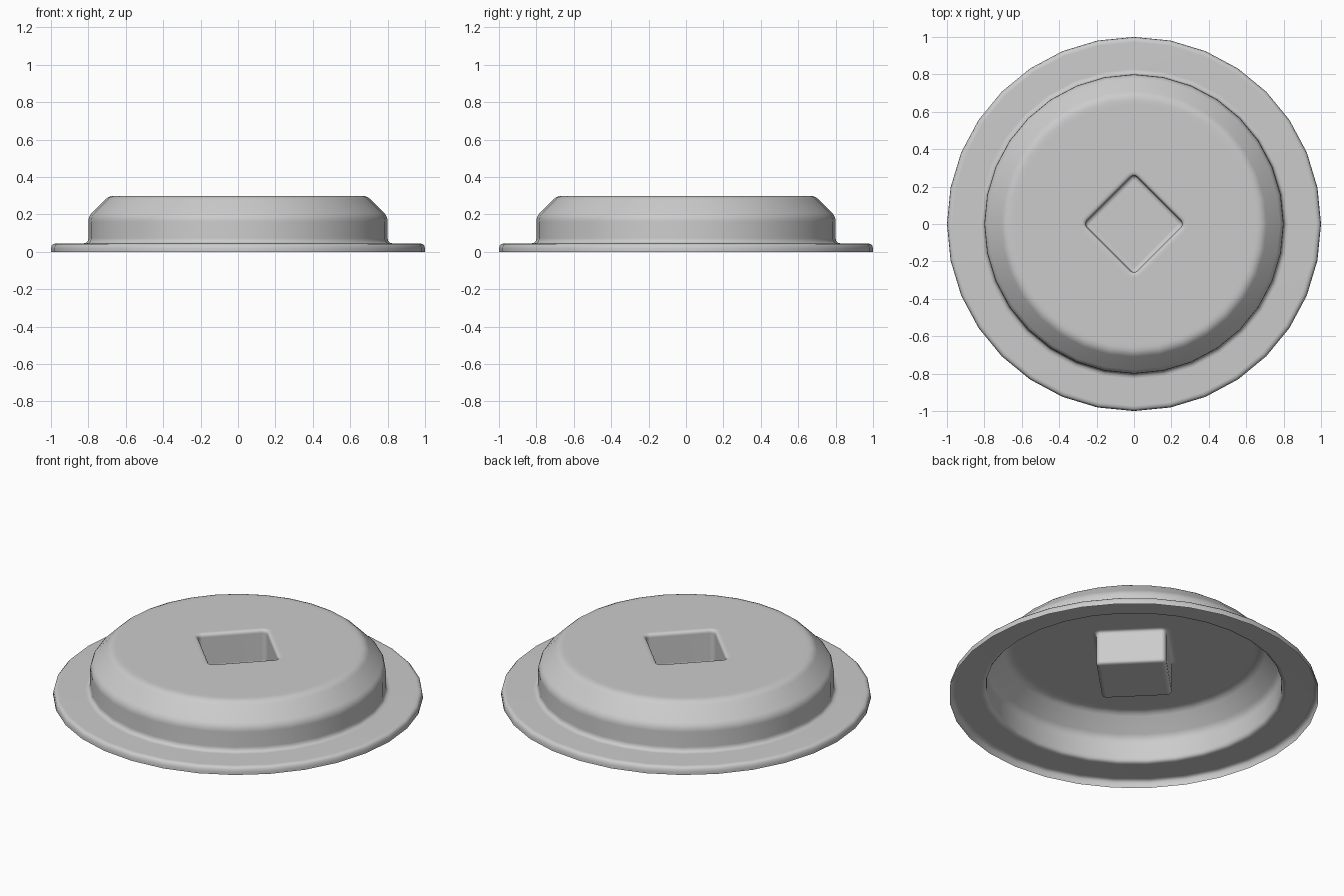
import bpy, bmesh
from math import sin, cos, pi
from mathutils import Vector

cube = bpy.data.objects.get("Cube")
if cube:
    bpy.data.objects.remove(cube, do_unlink=True)

SIDES = 32
HALF = 0.19      # half width of the square socket
CORNER = 0.025   # radius of its upright corners


def rounded(points, width, segments=3):
    """Round every inner corner of a profile."""
    pts = [Vector(p) for p in points]
    out = [pts[0]]
    for a, b, c in zip(pts, pts[1:], pts[2:]):
        p = b + (a - b).normalized() * width
        q = b + (c - b).normalized() * width
        for i in range(segments + 1):
            t = i / segments
            out.append(p * (1 - t) ** 2 + b * 2 * t * (1 - t) + q * t * t)
    return out + [pts[-1]]


def circle_ring(radius, z):
    return [(radius * cos(2 * pi * i / SIDES), radius * sin(2 * pi * i / SIDES), z)
            for i in range(SIDES)]


def diamond_ring(half, z, steps=3):
    """Rounded square standing on its corner."""
    centre = (HALF - CORNER) * 2 ** 0.5
    radius = half - (HALF - CORNER)
    ring = []
    for k in range(4):
        a = k * pi / 2
        for i in range(steps + 1):
            b = a + (i / steps - 0.5) * pi / 2
            ring.append((centre * cos(a) + radius * cos(b),
                         centre * sin(a) + radius * sin(b), z))
    return ring


def loft(bm, rings):
    """Skin a stack of equal rings and return the vertex loops."""
    loops = [[bm.verts.new(co) for co in ring] for ring in rings]
    for lo, hi in zip(loops, loops[1:]):
        for i in range(len(lo)):
            j = (i + 1) % len(lo)
            bm.faces.new((lo[i], lo[j], hi[j], hi[i]))
    return loops


def loop_edges(bm, loop):
    return [bm.edges.get((v, loop[i - 1])) for i, v in enumerate(loop)]


bm = bmesh.new()

# Flange, wall and sloped shoulder: one thin open sheet
body = rounded([(1, 0), (1, 0.045), (0.8, 0.045), (0.8, 0.19), (0.69, 0.3), (0.64, 0.3)], 0.028)
outer = loft(bm, [circle_ring(r, z) for r, z in body])

# Square socket sunk into the top
socket = rounded([(HALF + 0.03, 0.3), (HALF, 0.3), (HALF, 0.1), (HALF - 0.024, 0.1)], 0.02)
inner = loft(bm, [diamond_ring(h, z) for h, z in socket])
bm.faces.new(inner[-1])

# Flat top between the shoulder and the socket
bmesh.ops.bridge_loops(bm, edges=loop_edges(bm, outer[-1]) + loop_edges(bm, inner[0]))
bmesh.ops.recalc_face_normals(bm, faces=bm.faces)
bm.normal_update()
if max(bm.faces, key=lambda f: f.calc_center_median().z).normal.z < 0:
    bmesh.ops.reverse_faces(bm, faces=bm.faces)
for f in bm.faces:
    f.smooth = True

mesh = bpy.data.meshes.new("flanged_cap")
bm.to_mesh(mesh)
bm.free()
cap = bpy.data.objects.new("flanged_cap", mesh)
bpy.context.collection.objects.link(cap)

# Keeps the flat areas flat and the rounded edges soft
cap.modifiers.new("soft_edges", 'WEIGHTED_NORMAL')

grey = bpy.data.materials.new("light_grey")
grey.use_nodes = True
colour = (0.6, 0.6, 0.6, 1)
grey.diffuse_color = colour
grey.node_tree.nodes["Principled BSDF"].inputs["Base Color"].default_value = colour
mesh.materials.append(grey)
